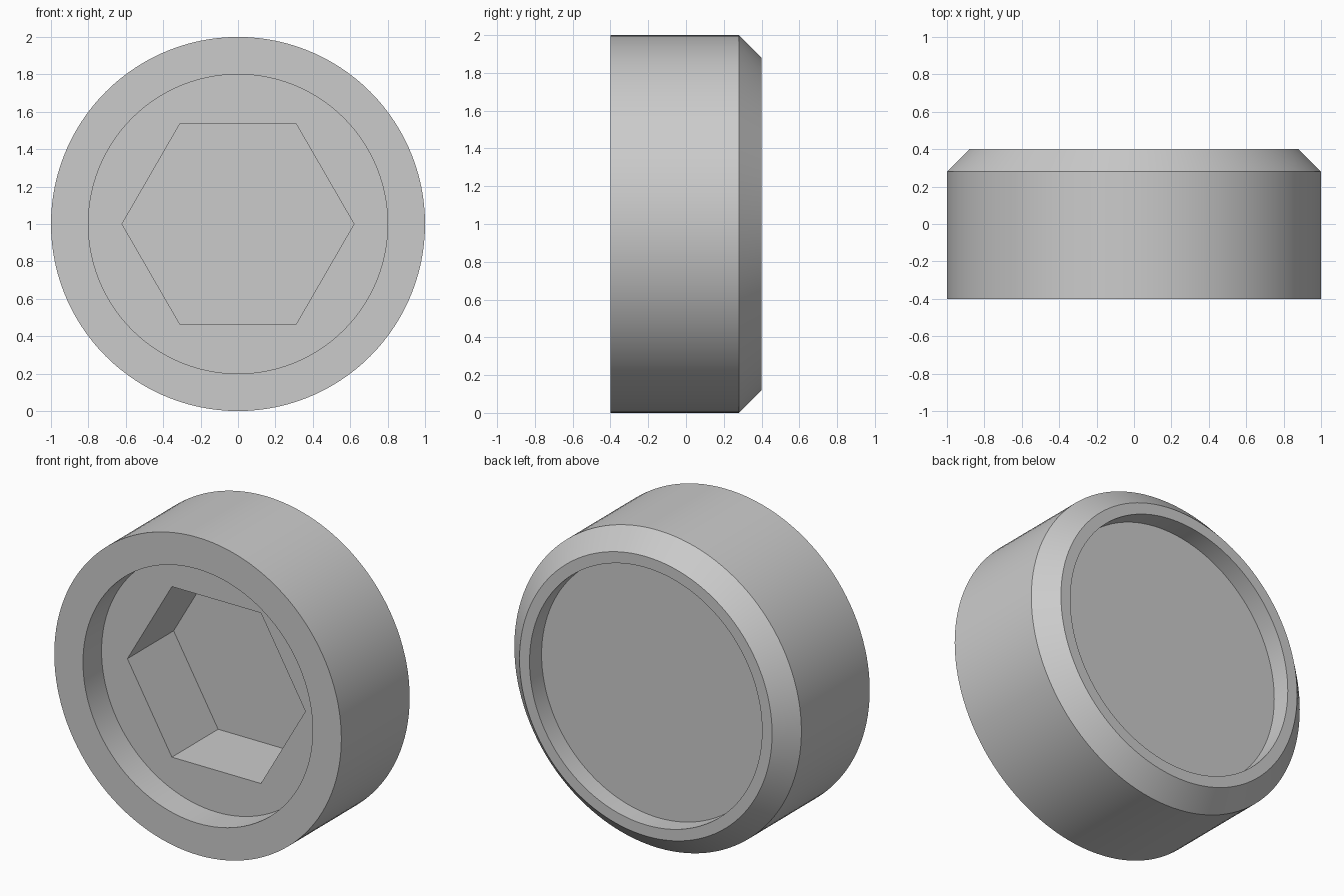
import bpy, bmesh
from math import cos, sin, pi, radians

cube = bpy.data.objects.get("Cube")
if cube:
    bpy.data.objects.remove(cube, do_unlink=True)

SEGMENTS = 120  # divisible by six, so the socket corners stay crisp


def circle(radius):
    return lambda a: radius


def hexagon(radius):
    return lambda a: radius * cos(pi / 6) / cos(a % (pi / 3) - pi / 6)


# Rings from the socket floor, out over the front, round to the back recess
rings = [
    (hexagon(0.62), 0.245),   # socket floor
    (hexagon(0.62), -0.215),  # socket mouth
    (circle(0.80), -0.215),   # front recess floor
    (circle(0.80), -0.40),    # front rim
    (circle(1.00), -0.40),
    (circle(1.00), 0.28),     # start of chamfer
    (circle(0.88), 0.40),     # back rim
    (circle(0.81), 0.40),
    (circle(0.81), 0.28),     # back recess floor
]

bm = bmesh.new()
loops = []
for outline, y in rings:
    loop = []
    for i in range(SEGMENTS):
        a = 2 * pi * i / SEGMENTS
        r = outline(a)
        loop.append(bm.verts.new((r * cos(a), y, 1 + r * sin(a))))
    loops.append(loop)

for p, q in zip(loops, loops[1:]):
    for i in range(SEGMENTS):
        j = (i + 1) % SEGMENTS
        bm.faces.new((p[i], p[j], q[j], q[i]))
bm.faces.new(loops[0])
bm.faces.new(loops[-1])
bmesh.ops.recalc_face_normals(bm, faces=bm.faces)

mesh = bpy.data.meshes.new("socket_cap")
bm.to_mesh(mesh)
bm.free()
cap = bpy.data.objects.new("socket_cap", mesh)
bpy.context.collection.objects.link(cap)

# Plain grey metal
grey = bpy.data.materials.new("light_grey")
grey.use_nodes = True
grey.diffuse_color = (0.6, 0.6, 0.6, 1)
grey.node_tree.nodes["Principled BSDF"].inputs["Base Color"].default_value = (0.6, 0.6, 0.6, 1)
mesh.materials.append(grey)

# Smooth round walls with sharp rims
bpy.ops.object.select_all(action="DESELECT")
cap.select_set(True)
bpy.context.view_layer.objects.active = cap
bpy.ops.object.shade_smooth_by_angle(angle=radians(30))
